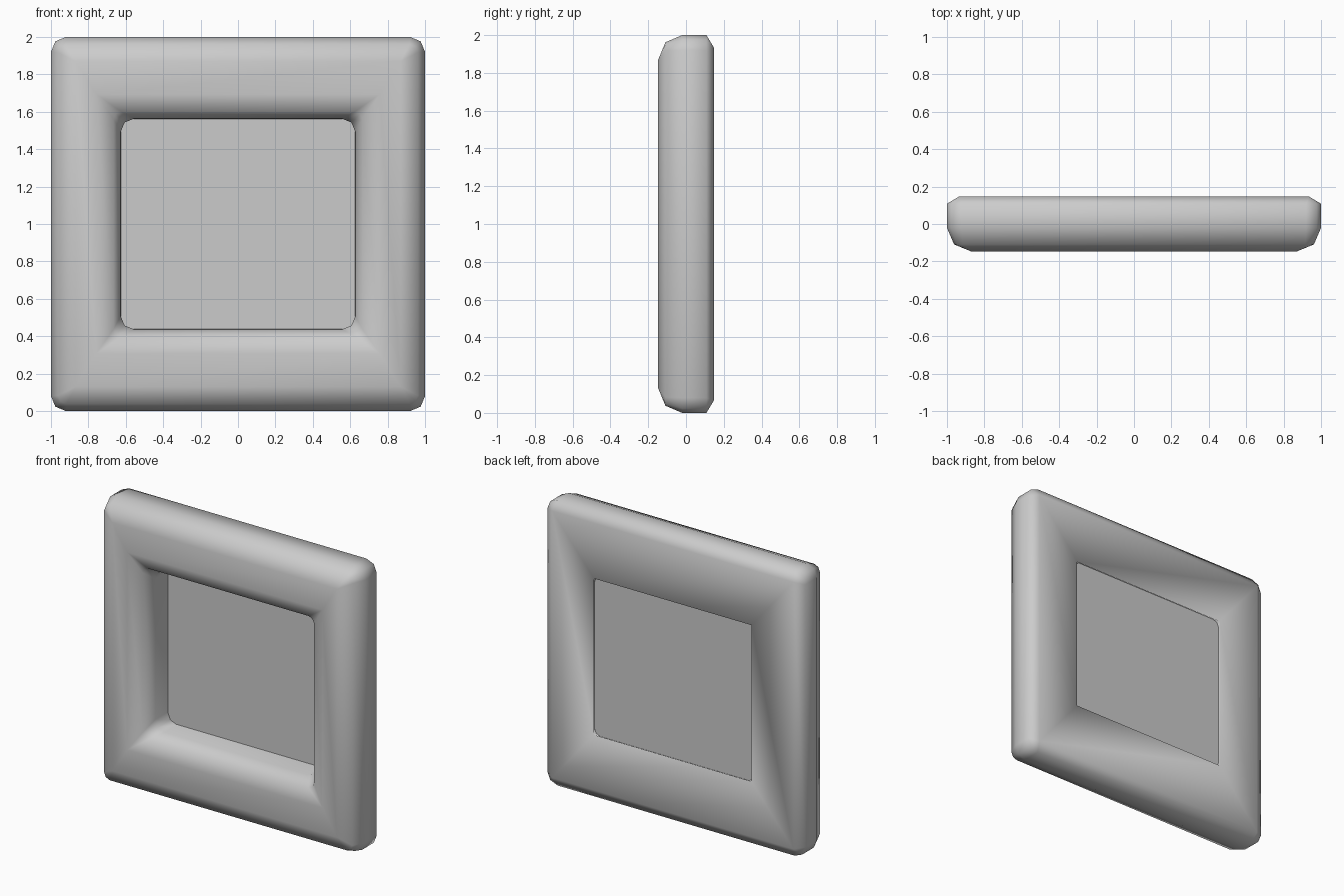
import bpy, bmesh, math

if "Cube" in bpy.data.objects:
    bpy.data.objects.remove(bpy.data.objects["Cube"])

D = 0.147          # half depth
IX, IZ = 0.627, 0.563   # half size of the opening


def ring(bm, hx, hz, r, y, seg=2):
    """Rounded rectangle loop; r = 0 gives a square corner (merged later)."""
    verts = []
    for k, (sx, sz) in enumerate([(1, 1), (-1, 1), (-1, -1), (1, -1)]):
        for i in range(seg + 1):
            a = math.pi / 2 * (k + i / seg)
            verts.append(bm.verts.new((sx * (hx - r) + r * math.cos(a), y,
                                       1 + sz * (hz - r) + r * math.sin(a))))
    return verts


def finish(name, bm, smooth):
    bmesh.ops.remove_doubles(bm, verts=bm.verts, dist=1e-4)
    bmesh.ops.recalc_face_normals(bm, faces=bm.faces)
    for f in bm.faces:
        f.smooth = smooth
    me = bpy.data.meshes.new(name)
    bm.to_mesh(me)
    bm.free()
    ob = bpy.data.objects.new(name, me)
    bpy.context.collection.objects.link(ob)
    return ob


# Frame: rounded bar section swept around the square (half x, half z, corner radius, y)
section = [
    (0.935, 0.935, 0.0, D),                      # back outer edge
    (1.0, 1.0, 0.08, 0.108),                     # outer wall
    (1.0, 1.0, 0.08, -0.02),
    (0.962, 0.962, 0.045, -0.109),               # front outer rounding
    (0.87, 0.87, 0.0, -D),
    (IX + 0.13, IZ + 0.13, 0.0, -D),             # front inner rounding
    (IX + 0.038, IZ + 0.038, 0.04, -0.109),
    (IX, IZ, 0.07, -0.02),                       # inner wall
    (IX, IZ, 0.07, 0.115),
    (IX - 0.015, IZ - 0.015, 0.0, D),            # back inner edge
]
bm = bmesh.new()
loops = [ring(bm, *s) for s in section]
for a, b in zip(loops, loops[1:] + loops[:1]):
    for i in range(len(a)):
        j = (i + 1) % len(a)
        bm.faces.new((a[i], a[j], b[j], b[i]))
finish("frame", bm, True)

# Thin panel closing the opening near the back
bm = bmesh.new()
bmesh.ops.create_cube(bm, size=1)
for v in bm.verts:
    v.co = (v.co.x * 2 * (IX + 0.01), 0.122 + v.co.y * 0.008,
            1 + v.co.z * 2 * (IZ + 0.01))
finish("panel", bm, False)
